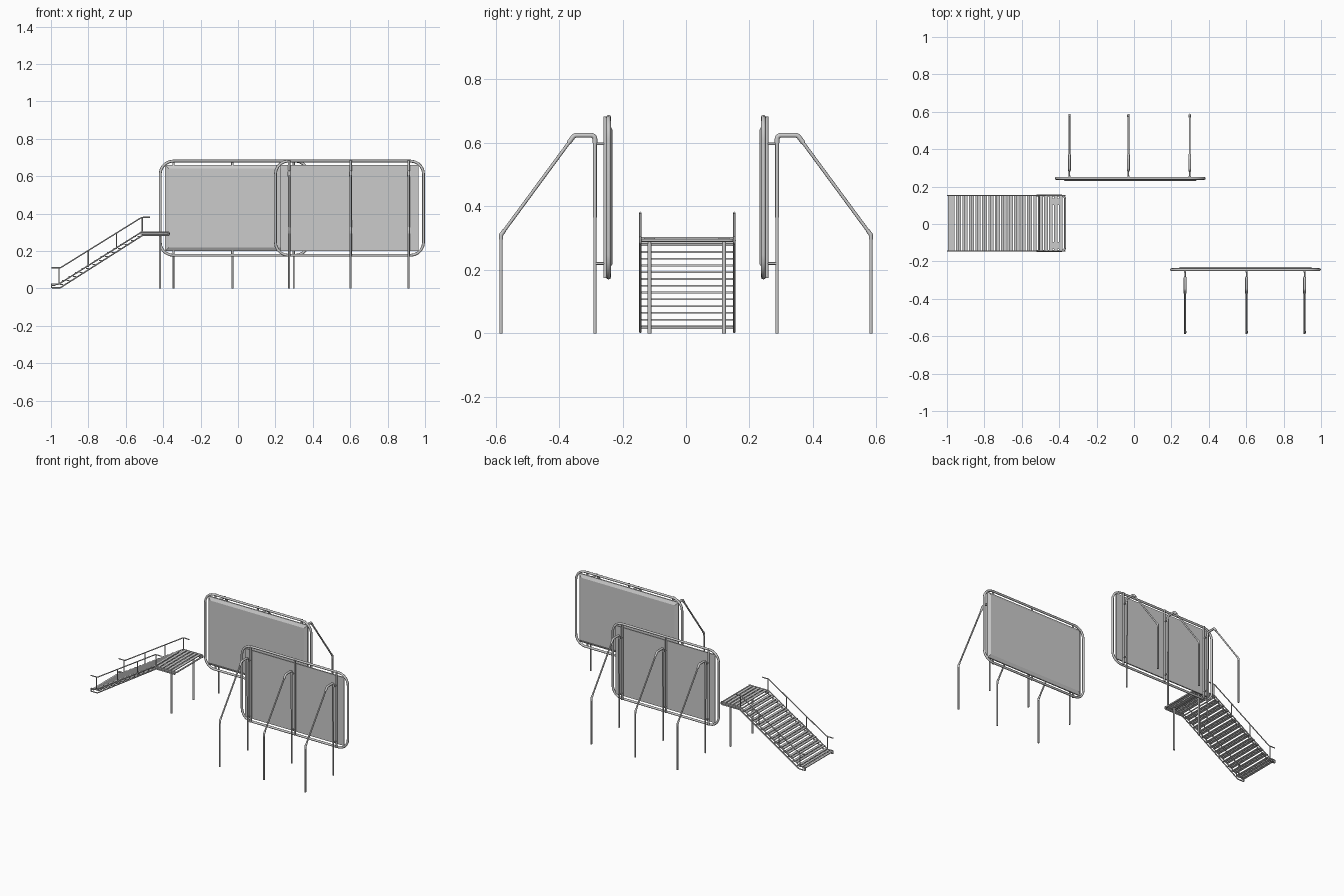
import bpy, bmesh, math
from mathutils import Vector

if "Cube" in bpy.data.objects:
    bpy.data.objects.remove(bpy.data.objects["Cube"])

grey = bpy.data.materials.new("light grey metal")
grey.diffuse_color = (0.6, 0.6, 0.6, 1)
grey.use_nodes = True
grey.node_tree.nodes["Principled BSDF"].inputs["Base Color"].default_value = grey.diffuse_color


def fillet(pts, r, cyclic=False, n=5):
    """Round the corners of a path."""
    pts = [Vector(p) for p in pts]
    out = []
    for i, p in enumerate(pts):
        if not cyclic and i in (0, len(pts) - 1):
            out.append(p)
            continue
        a, b = pts[i - 1] - p, pts[(i + 1) % len(pts)] - p
        ang = a.angle(b)
        d = min(r / math.tan(ang / 2), a.length * .48, b.length * .48)
        rr = d * math.tan(ang / 2)
        a.normalize()
        b.normalize()
        c = p + (a + b).normalized() * (rr / math.sin(ang / 2))
        u, v = p + a * d - c, p + b * d - c
        w = u.angle(v)
        for k in range(n + 1):
            t = k / n
            out.append(c + (u * math.sin((1 - t) * w) + v * math.sin(t * w)) / math.sin(w))
    return out


def tubes(name, paths, radius, bend=0, cyclic=False):
    """Round tubes along paths, as one mesh object."""
    cu = bpy.data.curves.new(name + "_path", 'CURVE')
    cu.dimensions = '3D'
    cu.bevel_depth = radius
    cu.bevel_resolution = 2
    cu.use_fill_caps = True
    for path in paths:
        pts = fillet(path, bend, cyclic) if bend else [Vector(p) for p in path]
        s = cu.splines.new('POLY')
        s.points.add(len(pts) - 1)
        for q, p in zip(s.points, pts):
            q.co = (*p, 1)
        s.use_cyclic_u = cyclic
    tmp = bpy.data.objects.new(name + "_tmp", cu)
    bpy.context.collection.objects.link(tmp)
    me = bpy.data.meshes.new_from_object(tmp.evaluated_get(bpy.context.evaluated_depsgraph_get()))
    bpy.data.objects.remove(tmp)
    bpy.data.curves.remove(cu)
    me.materials.clear()
    me.materials.append(grey)
    me.shade_smooth()
    ob = bpy.data.objects.new(name, me)
    bpy.context.collection.objects.link(ob)
    return ob


def boxes(name, items):
    """Boxes given as (centre, size), as one mesh object."""
    bm = bmesh.new()
    for c, s in items:
        g = bmesh.ops.create_cube(bm, size=1)
        for v in g['verts']:
            v.co = Vector([c[i] + v.co[i] * s[i] for i in range(3)])
    me = bpy.data.meshes.new(name)
    bm.to_mesh(me)
    bm.free()
    me.materials.append(grey)
    ob = bpy.data.objects.new(name, me)
    bpy.context.collection.objects.link(ob)
    return ob


def screen(label, cx, side, posts):
    """Framed panel with bent support posts; side is the sign of y."""
    P = lambda x, y, z: (x, side * y, z)
    # rounded outer frame
    x0, x1, z0, z1 = cx - .396, cx + .396, .177, .681
    tubes(label + "_frame", [[P(x0, .244, z0), P(x1, .244, z0), P(x1, .244, z1), P(x0, .244, z1)]],
          .0075, .07, True)
    # panel with chamfered inner rim
    bm = bmesh.new()
    rings = []
    for y, inset in ((.250, 0), (.242, 0), (.231, .02)):
        w, lo, hi = .37 - inset, .2 + inset, .66 - inset
        rings.append([bm.verts.new(P(cx + a * w, y, z)) for a, z in
                      ((-1, lo), (1, lo), (1, hi), (-1, hi))])
    for a, b in zip(rings, rings[1:]):
        for i in range(4):
            bm.faces.new((a[i], a[(i + 1) % 4], b[(i + 1) % 4], b[i]))
    bm.faces.new(rings[0])
    bm.faces.new(rings[-1])
    bmesh.ops.recalc_face_normals(bm, faces=bm.faces)
    me = bpy.data.meshes.new(label + "_panel")
    bm.to_mesh(me)
    bm.free()
    me.materials.append(grey)
    bpy.context.collection.objects.link(bpy.data.objects.new(label + "_panel", me))
    # vertical ribs behind the panel
    tubes(label + "_ribs", [[P(x, .254, .175), P(x, .254, .683)] for x in posts], .0065)
    # bent posts, thicker elbows and sleeves
    tubes(label + "_posts", [[P(x, .287, 0), P(x, .287, .624), P(x, .352, .624),
                              P(x, .583, .31), P(x, .583, 0)] for x in posts], .0052, .018)
    tubes(label + "_elbows", [[P(x, .287, .60), P(x, .287, .624), P(x, .352, .624),
                               P(x, .37, .60)] for x in posts], .0075, .014)
    tubes(label + "_lower_elbows", [[P(x, .572, .325), P(x, .583, .31), P(x, .583, .295)]
                                    for x in posts], .0065, .01)
    tubes(label + "_sleeves", [[P(x, .287, .365), P(x, .287, .61)] for x in posts], .0062)
    # brackets joining posts to ribs
    tubes(label + "_brackets", [[P(x, .287, z), P(x, .25, z)] for x in posts for z in (.22, .597)], .004)


screen("back_screen", -.02, 1, (-.345, -.03, .298))
screen("front_screen", .596, -1, (.273, .602, .912))

# staircase
CY, HW = .004, .148
sides = (CY - HW, CY + HW)
# stringer tubes, upper and lower run on each side
outline = [(-.997, .004), (-.95, .004), (-.51, .284), (-.37, .284),
           (-.37, .302), (-.515, .302), (-.957, .024), (-.997, .024)]
tubes("stair_stringers", [[(x, y, z) for x, z in outline] for y in sides], .0036, .004, True)
# treads, each of two slats
treads = []
for i in range(13):
    x, z = -.955 + i * .0345, .022 + i * .0213
    for d in (-.012, .012):
        treads.append(((x + d, CY, z), (.017, 2 * HW, .005)))
treads.append(((-.985, CY, .016), (.017, 2 * HW, .005)))
boxes("stair_treads", treads)
# platform slats and end tube with rounded corners
boxes("platform_slats", [((-.497 + i * .0265, CY, .301), (.019, 2 * HW, .005)) for i in range(5)])
tubes("platform_edge", [[(-.52, sides[0], .293), (-.368, sides[0], .293),
                         (-.368, sides[1], .293), (-.52, sides[1], .293)]], .005, .02)
# cross bars under the platform
tubes("platform_cross_bars", [[(x, sides[0], .285), (x, sides[1], .285)] for x in (-.51, -.417)], .004)
# platform legs with top flanges
leg_y = (CY - .119, CY + .116)
tubes("platform_legs", [[(-.417, y, 0), (-.417, y, .297)] for y in leg_y], .0065)
boxes("leg_flanges", [((-.417, y, .296), (.035, .035, .006)) for y in leg_y])
# handrails and their uprights
tubes("handrails", [[(-.997, y, .11), (-.95, y, .11), (-.515, y, .38), (-.47, y, .38)]
                    for y in sides], .0034, .03)
uprights = [(-.957, .02, .11), (-.80, .115, .204), (-.65, .21, .297), (-.512, .30, .376)]
tubes("handrail_uprights", [[(x, y, a), (x, y, b)] for y in sides for x, a, b in uprights], .0034)
